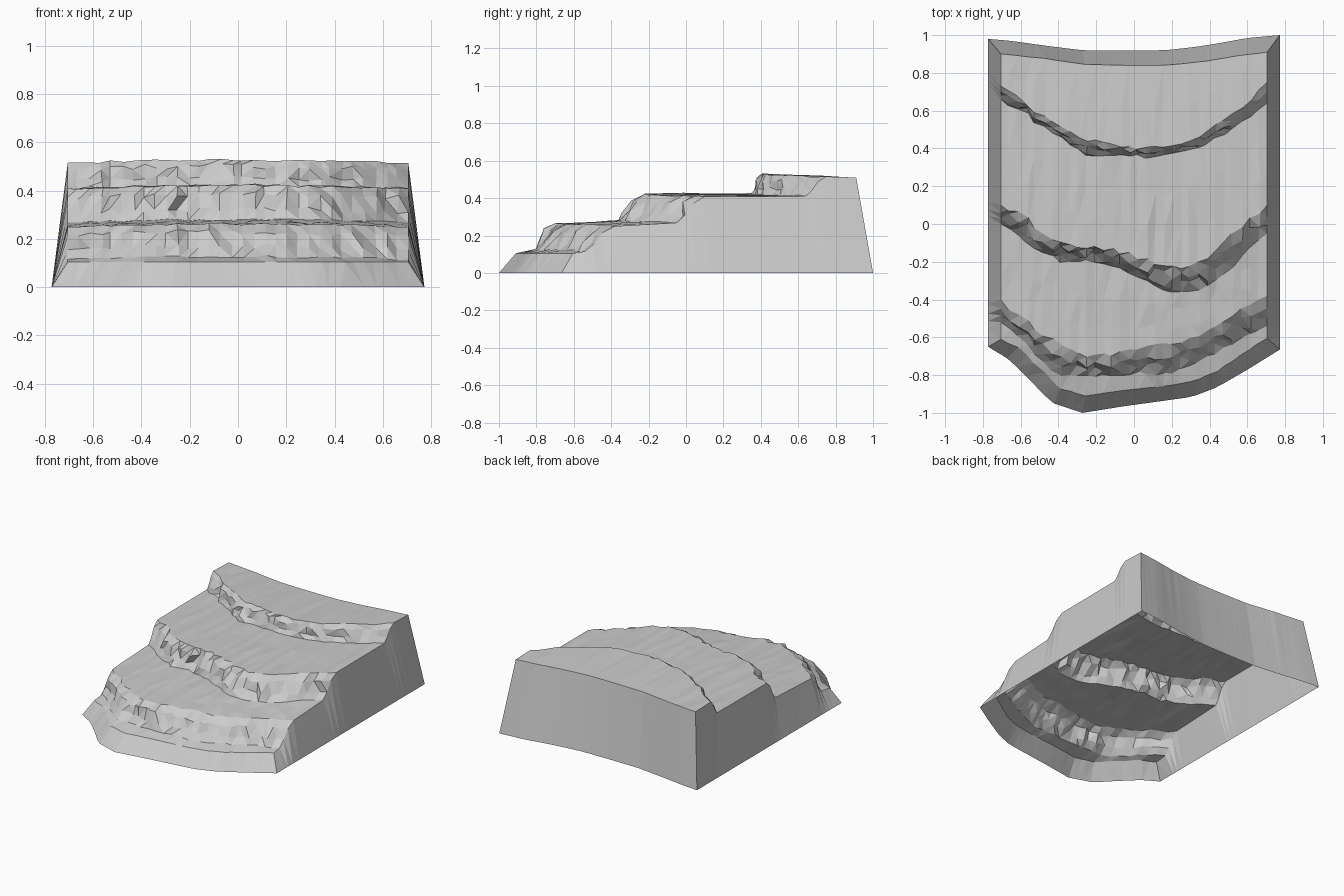
import bpy, bmesh, random
from mathutils import Vector

if "Cube" in bpy.data.objects:
    bpy.data.objects.remove(bpy.data.objects["Cube"])
random.seed(7)

TOP, BASE = 0.705, 0.772          # half widths at the surface and at the ground
STATIONS = [-.705, -.6, -.5, -.4, -.25, -.05, .15, .28, .4, .55, .705]
COLS = 32

# Contour lines from front to back: y at each station
base_front = [-.65, -.72, -.83, -.945, -1.0, -.965, -.935, -.915, -.865, -.77, -.665]
lip        = [-.61, -.66, -.76, -.87, -.91, -.88, -.86, -.84, -.80, -.71, -.605]
foot_1     = [-.52, -.61, -.70, -.80, -.81, -.79, -.79, -.77, -.70, -.62, -.54]
edge_1     = [-.40, -.50, -.57, -.64, -.71, -.68, -.64, -.62, -.57, -.46, -.38]
foot_2     = [0, -.08, -.13, -.20, -.19, -.23, -.36, -.37, -.33, -.19, -.05]
edge_2     = [.10, .05, -.03, -.10, -.12, -.15, -.22, -.24, -.17, -.03, .10]
foot_3     = [.66, .60, .53, .46, .37, .36, .355, .39, .43, .53, .64]
edge_3     = [.73, .66, .58, .52, .44, .41, .40, .44, .50, .60, .75]
back       = [.90, .89, .88, .865, .845, .84, .84, .85, .865, .89, .91]
base_back  = [.98, .97, .955, .94, .92, .918, .92, .935, .955, .985, 1.0]

CLIFF = [(.3, .3), (.6, .75)]     # (y, z) fractions of rows added on a cliff
FLAT = [(.3, .3), (.65, .65)]     # rows added on a terrace
# contour, height, in-between rows before the next contour, roughness of those
CONTOURS = [(lip, .105, [], 0), (foot_1, .115, CLIFF, .022),
            (edge_1, .25, FLAT, .02), (foot_2, .268, CLIFF, .028),
            (edge_2, .408, FLAT, .02), (foot_3, .41, CLIFF, .015),
            (edge_3, .515, [(.5, .5)], .015), (back, .51, [], 0)]


def sample(ys, x):
    for i in range(len(STATIONS) - 1):
        a, b = STATIONS[i], STATIONS[i + 1]
        if x <= b + 1e-6:
            t = (x - a) / (b - a)
            return ys[i] * (1 - t) + ys[i + 1] * t
    return ys[-1]


def jit(a):
    return random.uniform(-a, a)


xs = [-TOP + 2 * TOP * i / (COLS - 1) for i in range(COLS)]


def contour_row(ys, z, wobble):
    row = []
    for i, x in enumerate(xs):
        inner = 0 < i < COLS - 1
        y = sample(ys, x) + (jit(wobble) if inner else 0)
        # terraces sit a little higher in the middle
        h = z + (.012 * (1 - (x / TOP) ** 2) if wobble else 0)
        row.append(Vector((x + (jit(.01) if inner else 0), y,
                           h + (jit(.4 * wobble) if inner else 0))))
    return row


# Terraced surface rows
rows = []
for k, (ys, z, between, rough) in enumerate(CONTOURS):
    rim = k in (0, len(CONTOURS) - 1)
    here = contour_row(ys, z, 0 if rim else .012)
    if k:
        for ty, tz in pend:
            mid = []
            for i, (p, q) in enumerate(zip(prev, here)):
                inner = 0 < i < COLS - 1
                steep = abs(q.z - p.z) > .05
                j = jit(pend_rough) if inner else 0
                mid.append(Vector((p.x + (q.x - p.x) * ty,
                                   p.y + (q.y - p.y) * ty + j,
                                   p.z + (q.z - p.z) * tz
                                   + (jit(.01 if steep else .004) if inner else 0))))
            rows.append(mid)
    rows.append(here)
    prev, pend, pend_rough = here, between, rough


def ground_row(ys):
    return [Vector((x * BASE / TOP, sample(ys, x), 0)) for x in xs]


rows = [ground_row(base_front)] + rows + [ground_row(base_back)]

bm = bmesh.new()
grid = [[bm.verts.new(p) for p in r] for r in rows]


def quad(a, b, c, d):
    bm.faces.new((a, b, c, d))


# Top surface with the sloping front and back walls
for r in range(len(grid) - 1):
    for c in range(COLS - 1):
        quad(grid[r][c], grid[r][c + 1], grid[r + 1][c + 1], grid[r + 1][c])

# Side walls, leaning out to the ground, open underneath
for col, sign in ((0, -1), (COLS - 1, 1)):
    first, last = grid[0][col], grid[-1][col]
    y0, y1 = grid[1][col].co.y, grid[-2][col].co.y
    feet = [first]
    for r in range(2, len(grid) - 2):
        t = (grid[r][col].co.y - y0) / (y1 - y0)
        y = first.co.y + (last.co.y - first.co.y) * t
        feet.append(bm.verts.new((sign * BASE, y, 0)))
    feet.append(last)
    tops = [grid[r][col] for r in range(1, len(grid) - 1)]
    for i in range(len(feet) - 1):
        f = (feet[i], feet[i + 1], tops[i + 1], tops[i])
        quad(*(f if sign > 0 else f[::-1]))

bmesh.ops.triangulate(bm, faces=bm.faces[:], quad_method='SHORT_EDGE')
bmesh.ops.recalc_face_normals(bm, faces=bm.faces[:])
mesh = bpy.data.meshes.new("terraced_rock")
bm.to_mesh(mesh)
bm.free()
obj = bpy.data.objects.new("terraced_rock", mesh)
bpy.context.collection.objects.link(obj)
